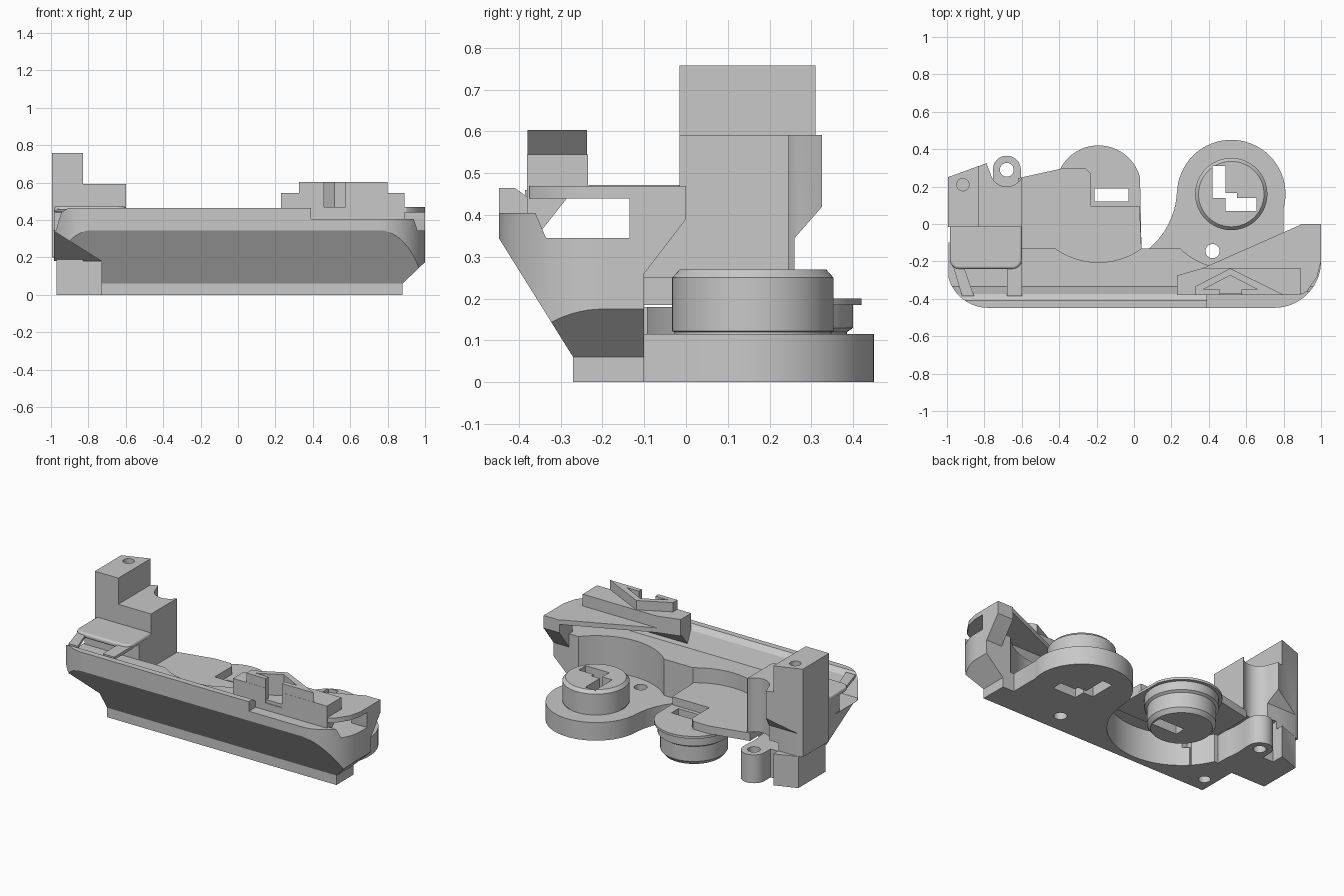
import bpy, bmesh
from math import sin, cos, radians

if "Cube" in bpy.data.objects:
    bpy.data.objects.remove(bpy.data.objects["Cube"], do_unlink=True)

grey = bpy.data.materials.new("plain_grey")
grey.use_nodes = True
grey.diffuse_color = (0.58, 0.58, 0.58, 1)
grey.node_tree.nodes["Principled BSDF"].inputs["Base Color"].default_value = (0.58, 0.58, 0.58, 1)


def finish(name, bm):
    bmesh.ops.recalc_face_normals(bm, faces=bm.faces)
    mesh = bpy.data.meshes.new(name)
    bm.to_mesh(mesh)
    bm.free()
    mesh.materials.append(grey)
    ob = bpy.data.objects.new(name, mesh)
    bpy.context.collection.objects.link(ob)
    return ob


def prism(name, pts, axis, lo, hi):
    """Extrude a 2D outline along an axis."""
    place = {"x": lambda a, b, t: (t, a, b),
             "y": lambda a, b, t: (a, t, b),
             "z": lambda a, b, t: (a, b, t)}[axis]
    bm = bmesh.new()
    rings = [[bm.verts.new(place(a, b, t)) for a, b in pts] for t in (lo, hi)]
    for ring in rings:
        bm.faces.new(ring)
    for i in range(len(pts)):
        j = (i + 1) % len(pts)
        bm.faces.new((rings[0][i], rings[0][j], rings[1][j], rings[1][i]))
    return finish(name, bm)


def box(name, x, y, z):
    return prism(name, [(x[0], y[0]), (x[1], y[0]), (x[1], y[1]), (x[0], y[1])], "z", *z)


def arc(cx, cy, r, a0, a1, n=20):
    steps = [radians(a0 + (a1 - a0) * i / n) for i in range(n + 1)]
    return [(cx + r * cos(a), cy + r * sin(a)) for a in steps]


def disc(name, centre, r, z, n=64):
    return prism(name, arc(*centre, r, 0, 360 - 360 / n, n - 1), "z", *z)


def lathe(name, centre, profile, n=64):
    """Closed turned part from (radius, height) pairs, bottom first."""
    bm = bmesh.new()
    rings = [[bm.verts.new((x, y, h)) for x, y in arc(*centre, r, 0, 360 - 360 / n, n - 1)]
             for r, h in profile]
    bm.faces.new(rings[0])
    bm.faces.new(rings[-1])
    for a, b in zip(rings, rings[1:]):
        for i in range(n):
            j = (i + 1) % n
            bm.faces.new((a[i], a[j], b[j], b[i]))
    return finish(name, bm)


def combine(target, other, op="DIFFERENCE"):
    mod = target.modifiers.new("bool", "BOOLEAN")
    mod.operation, mod.solver, mod.object = op, "EXACT", other
    bpy.context.view_layer.update()
    graph = bpy.context.evaluated_depsgraph_get()
    mesh = bpy.data.meshes.new_from_object(target.evaluated_get(graph))
    target.modifiers.clear()
    target.data = mesh
    bpy.data.objects.remove(other, do_unlink=True)


KNOB = (0.52, 0.16)      # upright knob on the low round foot
HUB = (-0.19, 0.19)      # hanging hub under the deck
LUG = (-0.68, 0.29)

# Main body: side profile trimmed by the rounded plan and chamfered ends
body = prism("main_body", [(-0.27, 0), (-0.27, 0.06), (-0.448, 0.345), (-0.448, 0.465),
                           (-0.41, 0.465), (-0.375, 0.44), (-0.335, 0.345),
                           (-0.1, 0.345), (-0.1, 0)], "x", -1.1, 1.1)
plan = (arc(-0.78, -0.228, 0.22, 180, 270) + arc(0.75, -0.198, 0.25, 270, 360)
        + [(1, 0.1), (-1, 0.1)])
combine(body, prism("plan", plan, "z", -0.1, 0.6), "INTERSECT")
ends = [(-0.73, -0.1), (0.88, -0.1), (0.88, 0.06), (1, 0.175), (1, 0.6), (-1, 0.6),
        (-1, 0.35), (-0.73, 0.18)]
combine(body, prism("ends", ends, "y", -0.6, 0.2), "INTERSECT")
combine(body, box("back_trim", (-0.6, 0.3), (-0.13, 0.1), (0.115, 0.6)))
combine(body, box("rim_step", (0.39, 1.1), (-0.6, -0.36), (0.405, 0.6)))
combine(body, disc("hub_cavity", HUB, 0.42, (-0.1, 0.2)))
combine(body, disc("hub_clearance", HUB, 0.395, (0.25, 0.6)))
combine(body, disc("knob_clearance", KNOB, 0.4, (0.115, 0.6)))
combine(body, disc("screw_hole_left", (-0.66, -0.17), 0.035, (-0.1, 0.2), 24))
combine(body, disc("screw_hole_right", (0.42, -0.145), 0.038, (-0.1, 0.6), 24))

# Low round foot with keyed knob
foot = disc("round_foot", KNOB, 0.29, (0, 0.115))
combine(foot, box("foot_web", (0.02, 0.8), (-0.15, 0.16), (0, 0.115)), "UNION")
combine(foot, disc("hub_cavity", HUB, 0.42, (-0.1, 0.3)))
combine(foot, disc("screw_hole_right", (0.42, -0.145), 0.038, (-0.1, 0.6), 24))
knob = lathe("keyed_knob", KNOB, [(0.188, 0.1), (0.188, 0.12), (0.193, 0.122), (0.193, 0.25),
                                  (0.175, 0.27)])
key = [(0.42, 0.31), (0.42, 0.14), (0.49, 0.14), (0.49, 0.07), (0.655, 0.07), (0.655, 0.14),
       (0.55, 0.14), (0.55, 0.165), (0.49, 0.165), (0.49, 0.31)]
for part in (foot, knob):
    combine(part, prism("key_hole", key, "z", -0.1, 0.5))

# Upper deck, arched flange and hanging hub
prism("upper_deck", [(-0.62, -0.135), (-0.62, 0.245), (-0.37, 0.3), (-0.26, 0.3),
                     (-0.23, 0.27), (-0.23, 0.095), (0.03, 0.095), (0.04, -0.135)],
      "z", 0.2, 0.25)
flange = prism("arched_flange", arc(*HUB, 0.23, 15, 180, 32) + [(-0.42, -0.13), (0.04, -0.13)],
               "z", 0.185, 0.2)
hub = lathe("hanging_hub", HUB, [(0.175, 0), (0.195, 0.025), (0.195, 0.12), (0.21, 0.13),
                                 (0.21, 0.19)])
for part in (flange, hub):
    combine(part, box("slot", (-0.21, -0.03), (0.12, 0.19), (-0.1, 0.5)))

# Tower at the left end
tower = prism("tower", [(-0.995, -0.015), (-0.995, 0.25), (-0.83, 0.31), (-0.83, -0.015)],
              "z", 0, 0.758)
combine(tower, box("tower_side_relief", (-1.1, -0.97), (-0.1, 0.5), (-0.1, 0.2)))
combine(tower, disc("tower_hole", (-0.915, 0.21), 0.033, (0.5, 0.9), 24))
shoulder = prism("tower_shoulder", [(-0.84, -0.015), (-0.6, -0.015), (-0.6, 0.245),
                                    (-0.755, 0.24), (-0.79, 0.325), (-0.84, 0.305)],
                 "z", 0.25, 0.592)
combine(shoulder, disc("lug_clearance", LUG, 0.09, (0.1, 0.8), 40))
for part in (tower, shoulder):
    combine(part, prism("back_chamfer", [(0.26, 0.2), (0.26, 0.345), (0.33, 0.425),
                                         (0.5, 0.425), (0.5, 0.2)], "x", -1.1, -0.5))

# Left base with screw lug
base = box("left_base", (-0.97, -0.6), (-0.015, 0.23), (0, 0.18))
lug_shape = arc(*LUG, 0.075, 0, 180) + [(-0.755, 0.1), (-0.605, 0.1)]
combine(base, prism("lug", lug_shape, "z", 0, 0.18), "UNION")
combine(base, box("base_front", (-0.73, -0.5), (-0.13, 0.02), (0, 0.18)), "UNION")
combine(base, disc("hub_cavity", HUB, 0.42, (-0.1, 0.28)))
combine(base, disc("lug_hole", LUG, 0.037, (-0.1, 0.4), 24))

# Block under the pad, with a sloped underside
prism("pad_support", [(0, 0.18), (0, 0.45), (-0.135, 0.45), (-0.135, 0.345), (-0.28, 0.345)],
      "x", -0.985, -0.6)

# Rounded pad and its two ribs
pad_shape = (arc(-0.935, -0.19, 0.05, 180, 270, 6) + arc(-0.65, -0.19, 0.05, 270, 360, 6)
             + [(-0.6, -0.005), (-0.985, -0.005)])
pad = prism("rounded_pad", pad_shape, "z", 0.44, 0.472)
bev = pad.modifiers.new("bevel", "BEVEL")
bev.width, bev.segments = 0.013, 4
prism("pad_rib_inner", [(-0.68, -0.2), (-0.6, -0.2), (-0.6, -0.385), (-0.68, -0.385)],
      "z", 0.442, 0.46)
prism("pad_rib_outer", [(-0.975, -0.2), (-0.92, -0.2), (-0.855, -0.385), (-0.92, -0.385)],
      "z", 0.442, 0.46)

# Right end bracket: post, slanted shelf, bar and pocketed chevron
prism("end_post", [(-0.11, 0.25), (-0.1, 0.26), (0, 0.39), (0, 0.47), (-0.135, 0.47),
                   (-0.135, 0.33)], "x", 0.89, 1)
prism("slanted_shelf", [(0.23, -0.375), (0.23, -0.29), (0.37, -0.235), (0.9, 0), (1, 0),
                        (1, -0.2), (0.98, -0.28), (0.925, -0.36), (0.9, -0.375)],
      "z", 0.44, 0.47)
bar = prism("raised_bar", [(-0.38, 0.345), (-0.36, 0.345), (-0.285, 0.44), (-0.235, 0.44),
                           (-0.235, 0.545), (-0.38, 0.545)], "x", 0.23, 0.89)
combine(bar, prism("bar_corner_trim", [(0.2, -0.285), (0.23, -0.275), (0.37, -0.235),
                                       (0.37, -0.2), (0.2, -0.2)], "z", 0.3, 0.7))
chevron = prism("chevron", [(0.325, -0.379), (0.325, -0.335), (0.515, -0.237),
                            (0.8, -0.379)], "z", 0.54, 0.604)
pocket = [(0.46, -0.42), (0.46, -0.35), (0.37, -0.35), (0.515, -0.275), (0.66, -0.35),
          (0.575, -0.35), (0.575, -0.42)]
for part in (bar, chevron):
    combine(part, prism("pocket", pocket, "z", 0.45, 0.7))

# Smooth the round walls, keep the edges crisp
bpy.ops.object.select_all(action="DESELECT")
for ob in bpy.context.collection.objects:
    if ob.type == "MESH" and ob.data.materials and ob.data.materials[0] == grey:
        ob.select_set(True)
        bpy.context.view_layer.objects.active = ob
bpy.ops.object.shade_smooth_by_angle(angle=radians(30))
